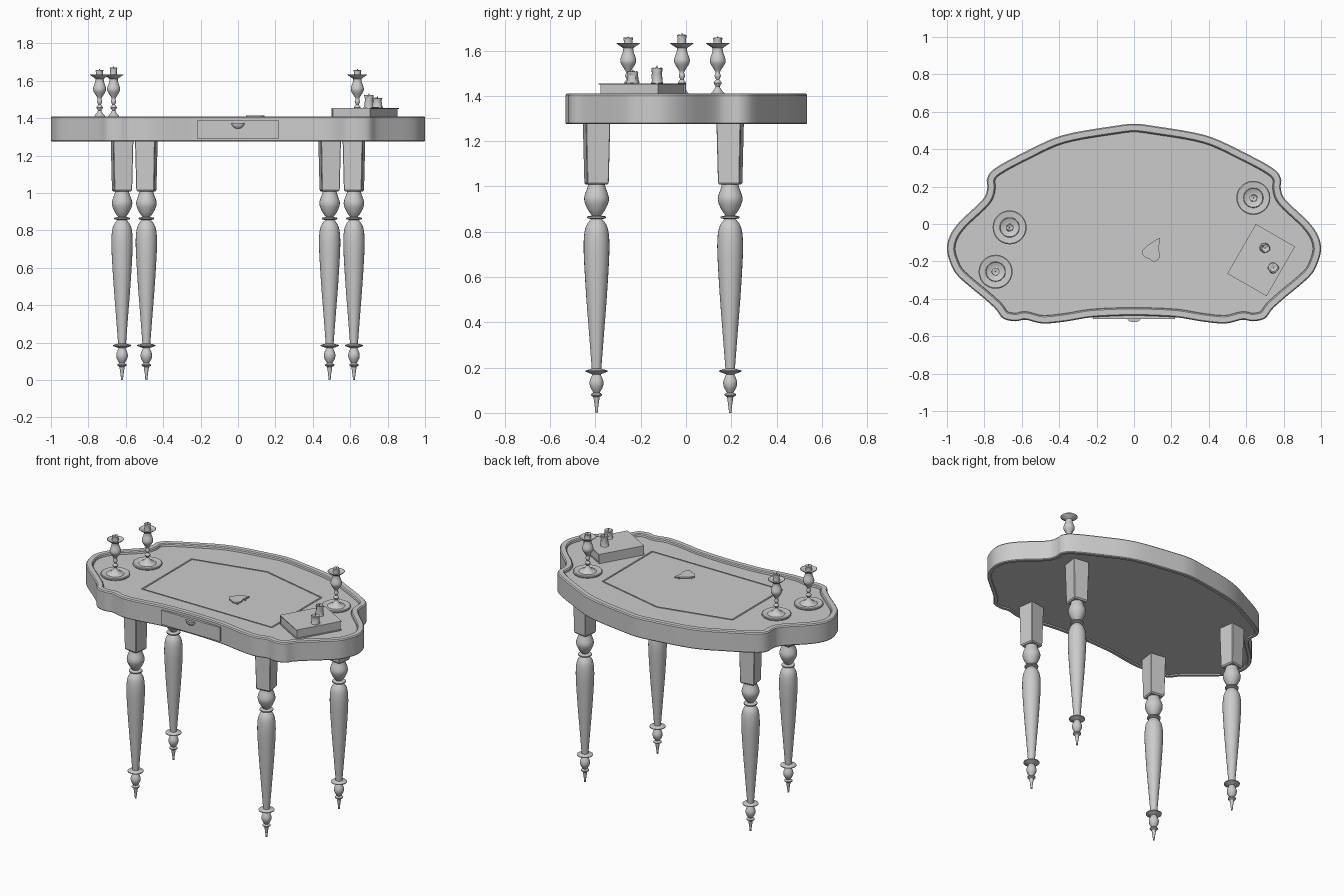
import bpy, bmesh, math, random
from mathutils import Vector, Matrix

if "Cube" in bpy.data.objects:
    bpy.data.objects.remove(bpy.data.objects["Cube"])

random.seed(4)
FLOOR = 1.392  # recessed surface of the table top


def finish(bm, name, loc=(0, 0, 0), rot=0, smooth=35):
    bmesh.ops.recalc_face_normals(bm, faces=bm.faces)
    me = bpy.data.meshes.new(name)
    bm.to_mesh(me)
    bm.free()
    ob = bpy.data.objects.new(name, me)
    bpy.context.collection.objects.link(ob)
    ob.location = loc
    ob.rotation_euler.z = rot
    if smooth:
        bpy.ops.object.select_all(action='DESELECT')
        ob.select_set(True)
        bpy.context.view_layer.objects.active = ob
        bpy.ops.object.shade_smooth_by_angle(angle=math.radians(smooth))
    return ob


def skin(bm, rings):
    """Join rings of points into a closed solid with capped ends."""
    vs = [[bm.verts.new(p) for p in r] for r in rings]
    n = len(vs[0])
    for a, b in zip(vs, vs[1:]):
        for i in range(n):
            bm.faces.new((a[i], a[(i + 1) % n], b[(i + 1) % n], b[i]))
    bm.faces.new(vs[0][::-1])
    bm.faces.new(vs[-1])


def spline(pts, closed=True, sub=5):
    """Catmull-Rom curve through (a, b) points."""
    n, out = len(pts), []
    for i in range(n if closed else n - 1):
        ix = [(i + k) % n if closed else min(max(i + k, 0), n - 1) for k in (-1, 0, 1, 2)]
        p0, p1, p2, p3 = [Vector(pts[k]) for k in ix]
        for s in range(sub):
            t = s / sub
            out.append(0.5 * (2 * p1 + (p2 - p0) * t + (2 * p0 - 5 * p1 + 4 * p2 - p3) * t * t
                              + (3 * p1 - p0 - 3 * p2 + p3) * t ** 3))
    if not closed:
        out.append(Vector(pts[-1]))
    return out


def lathe(bm, profile, seg=24, jitter=0.0, centre=(0, 0, 0)):
    """Revolve (radius, z) points; jitter gives lumpy wax."""
    c = Vector(centre)
    rings = []
    for r, z in profile:
        ring = []
        for i in range(seg):
            a = math.tau * i / seg
            k = max(r, 0.001) * (1 + random.uniform(-jitter, jitter))
            dz = random.uniform(-jitter, jitter) * 0.02
            ring.append(c + Vector((k * math.cos(a), k * math.sin(a), z + dz)))
        rings.append(ring)
    skin(bm, rings)


def box(bm, lo, hi):
    lo, hi = Vector(lo), Vector(hi)
    m = Matrix.Translation((lo + hi) / 2) @ Matrix.Diagonal((*(hi - lo), 1))
    bmesh.ops.create_cube(bm, size=1, matrix=m)


# Table top: scalloped outline swept with a raised rim
half = [(0, .535), (.1, .525), (.38, .475), (.58, .387), (.74, .30), (.785, .245), (.785, .19),
        (.81, .13), (.93, .015), (.983, -.06), (1, -.13), (.985, -.2), (.94, -.28), (.80, -.40),
        (.74, -.455), (.70, -.505), (.635, -.52), (.58, -.512), (.49, -.532), (.37, -.522),
        (.235, -.50), (.1, -.492), (0, -.49)]
outline = spline(half + [(-x, y) for x, y in half[-2:0:-1]])
n = len(outline)
normals = []
for i in range(n):
    d = outline[(i + 1) % n] - outline[i - 1]
    normals.append(Vector((d.y, -d.x)).normalized())
for _ in range(4):
    normals = [(normals[i - 1] + normals[i] * 2 + normals[(i + 1) % n]).normalized() for i in range(n)]


def offset(d, z):
    return [(p.x + q.x * d, p.y + q.y * d, z) for p, q in zip(outline, normals)]


bm = bmesh.new()
skin(bm, [offset(d, z) for d, z in (
    (.026, 1.282), (.022, 1.275), (.004, 1.275), (0, 1.28), (0, 1.403), (.006, 1.41),
    (.036, 1.41), (.042, 1.404), (.044, FLOOR))])
finish(bm, "table_top")

# Fix orientation-independent inlay line on the table surface
shape = [(-.49, .2), (0, .315), (.49, .2), (.49, -.335), (-.49, -.335)]
bm = bmesh.new()
c = Vector((0, -.05))
rows = []
for s, z in ((1, FLOOR - .002), (1, FLOOR + .004), (.98, FLOOR + .004), (.98, FLOOR - .002)):
    rows.append([bm.verts.new((*(c + (Vector(p) - c) * s), z)) for p in shape])
for k in range(4):
    a, b = rows[k], rows[(k + 1) % 4]
    for i in range(5):
        j = (i + 1) % 5
        bm.faces.new((a[i], a[j], b[j], b[i]))
finish(bm, "top_inlay_border", smooth=0)

# Drawer front and cup pull
bm = bmesh.new()
box(bm, (-.22, -.507, 1.292), (.22, -.46, 1.387))
finish(bm, "drawer_front", smooth=0)
bm = bmesh.new()
bmesh.ops.create_uvsphere(bm, u_segments=24, v_segments=16, radius=.035,
                          matrix=Matrix.Diagonal((1, .55, .9, 1)))
cut = bmesh.ops.bisect_plane(bm, geom=bm.verts[:] + bm.edges[:] + bm.faces[:],
                             plane_co=(0, 0, .0), plane_no=(0, 0, 1), clear_outer=True)
bmesh.ops.holes_fill(bm, edges=[e for e in bm.edges if e.is_boundary])
finish(bm, "drawer_pull", (0, -.506, 1.375))

# Legs: tapered square block over a turned shaft
upper = spline([(.036, 1.015), (.04, .995), (.055, .945), (.04, .90), (.02, .872)], False, 4)
middle = spline([(.03, .85), (.048, .82), (.056, .77), (.056, .69), (.046, .52), (.033, .35),
                 (.021, .195)], False, 4)
ball = spline([(.018, .17), (.03, .14), (.028, .115), (.014, .09)], False, 4)
shaft = (upper + [(.042, .867), (.042, .86), (.024, .855)] + middle +
         [(.049, .187), (.049, .182), (.022, .172)] + ball +
         [(.025, .083), (.025, .077), (.014, .07), (.011, .05), (.008, .03), (.005, 0)])
for name, x, y in (("front_leg", .49, -.395), ("back_leg", .62, .195)):
    for side, s in (("right", 1), ("left", -1)):
        rot = math.radians(8) * s * (1 if y < 0 else -1)
        bm = bmesh.new()
        lathe(bm, shaft)
        finish(bm, f"{name}_turning_{side}", (x * s, y, 0))
        bm = bmesh.new()
        skin(bm, [[(sx * h, sy * h, z) for sx, sy in ((-1, -1), (1, -1), (1, 1), (-1, 1))]
                  for h, z in ((.042, 1.008), (.048, 1.016), (.054, 1.285))])
        bmesh.ops.bevel(bm, geom=[e for e in bm.edges if abs(e.verts[0].co.z - e.verts[1].co.z) > .1],
                        offset=.003, segments=1, affect='EDGES')
        finish(bm, f"{name}_block_{side}", (x * s, y, 0), rot, smooth=0)


def candle(name, loc, r, h):
    bm = bmesh.new()
    lathe(bm, [(r * 1.15, 0), (r * 1.05, h * .15), (r * .95, h * .4), (r * .92, h * .65),
               (r, h * .85), (r * 1.02, h * .93), (r * .75, h * .95), (r * .45, h * .88)], 14, .09)
    lathe(bm, [(.003, h * .8), (.003, h * 1.0), (.002, h * 1.08)], 6)
    finish(bm, name, loc, smooth=40)


# Candlesticks: dished base, turned stem, drip pan and candle stub
stem = spline([(.016, .035), (.009, .05), (.018, .065), (.008, .08), (.014, .095), (.01, .112),
               (.02, .13), (.034, .155), (.033, .175), (.024, .20), (.022, .218)], False, 3)
stick = ([(.088, 0), (.091, .004), (.091, .01), (.086, .013), (.054, .009), (.050, .012),
          (.03, .018)] + stem +
         [(.03, .224), (.048, .236), (.053, .241), (.05, .242), (.028, .232), (.022, .232)])
for i, (x, y, h) in enumerate(((-.74, -.255, .045), (-.665, -.018, .058), (.638, .14, .045))):
    bm = bmesh.new()
    lathe(bm, stick, 28)
    finish(bm, f"candlestick_{i + 1}", (x, y, FLOOR))
    candle(f"stick_candle_{i + 1}", (x, y, FLOOR + .222), .02, h)

# Closed book: two covers, spine and recessed page block
bm = bmesh.new()
w, d, h = .121, .153, .063
box(bm, (-w, -d, 0), (w, d, .005))
box(bm, (-w, -d, h - .005), (w, d, h))
box(bm, (-w, -d, .005), (-w + .006, d, h - .005))
box(bm, (-w + .006, -d + .006, .005), (w - .006, d - .006, h - .005))
finish(bm, "book", (.68, -.193, FLOOR), math.radians(-29.8), smooth=0)
candle("book_candle_tall", (.70, -.128, FLOOR + h), .024, .072)
candle("book_candle_short", (.745, -.235, FLOOR + h), .025, .056)

# Heart shaped pointer on three small feet
bm = bmesh.new()
heart = spline([(.138, -.075), (.135, -.11), (.131, -.135), (.14, -.165), (.125, -.195), (.1, -.2),
                (.085, -.188), (.055, -.175), (.042, -.15), (.06, -.125), (.095, -.1)], sub=4)
skin(bm, [[(p.x, p.y, FLOOR + z) for p in heart] for z in (.013, .022)])
for x, y in ((.125, -.105), (.12, -.175), (.065, -.152)):
    lathe(bm, [(.006, 0), (.006, .014)], 10, centre=(x, y, FLOOR))
finish(bm, "heart_pointer")
